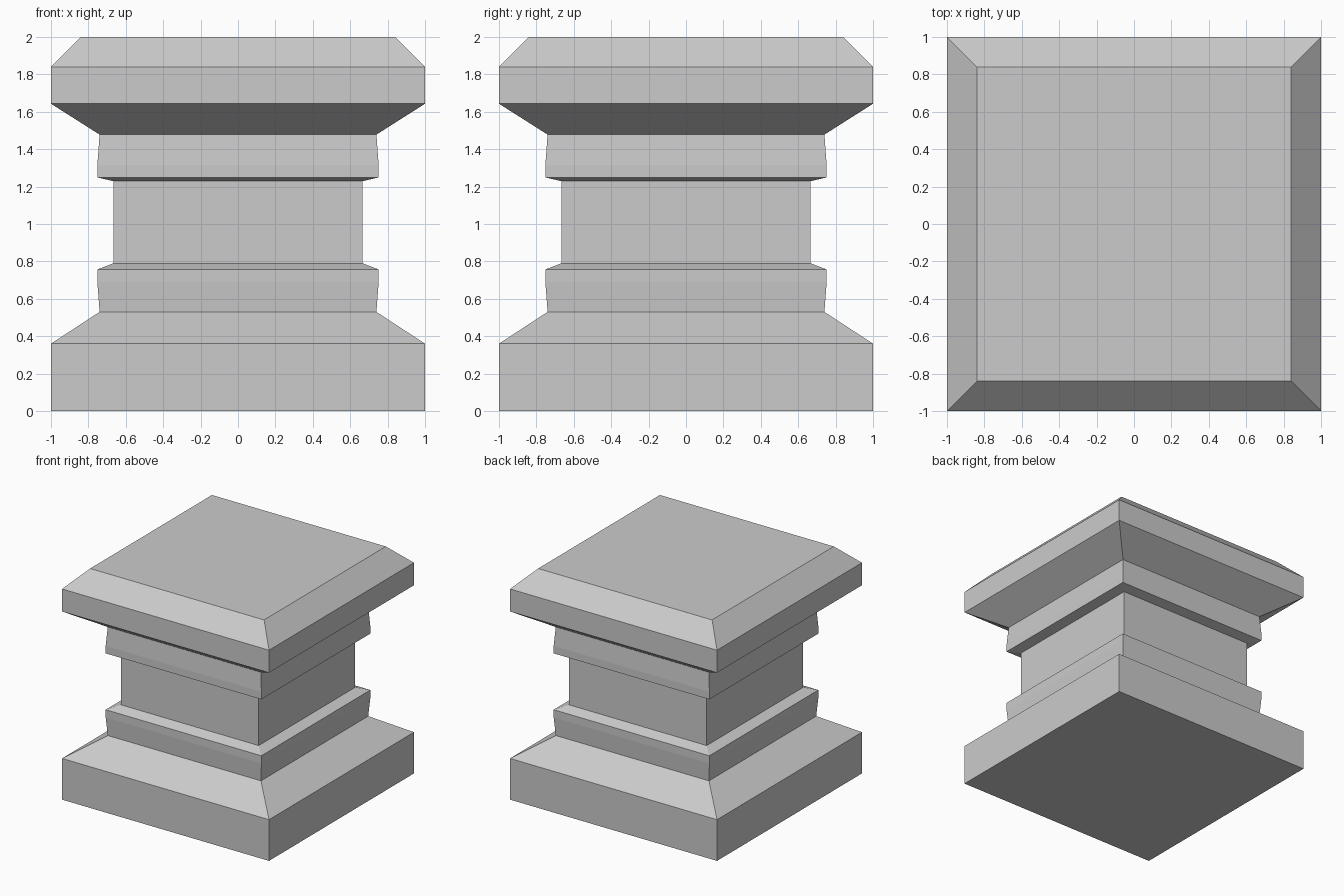
import bpy
import bmesh

if "Cube" in bpy.data.objects:
    bpy.data.objects.remove(bpy.data.objects["Cube"])

# Half-width and height of each square ring, from the ground up
profile = [
    (1.00, 0.00), (1.00, 0.36),                # base slab
    (0.74, 0.53),                              # base slope
    (0.752, 0.69), (0.752, 0.757),             # lower moulding
    (0.666, 0.79), (0.666, 1.229),             # shaft
    (0.752, 1.249), (0.752, 1.315),            # upper moulding
    (0.74, 1.478),
    (1.00, 1.643), (1.00, 1.84),               # cap slab
    (0.84, 2.00),                              # cap bevel
]
corners = [(-1, -1), (1, -1), (1, 1), (-1, 1)]

bm = bmesh.new()
rings = [[bm.verts.new((sx * w, sy * w, z)) for sx, sy in corners]
         for w, z in profile]

# Walls between neighbouring rings
for low, high in zip(rings, rings[1:]):
    for i in range(4):
        j = (i + 1) % 4
        bm.faces.new((low[i], low[j], high[j], high[i]))

# Underside and top
bm.faces.new(rings[0][::-1])
bm.faces.new(rings[-1])

mesh = bpy.data.meshes.new("pedestal")
bm.to_mesh(mesh)
bm.free()
pedestal = bpy.data.objects.new("pedestal", mesh)
bpy.context.collection.objects.link(pedestal)
